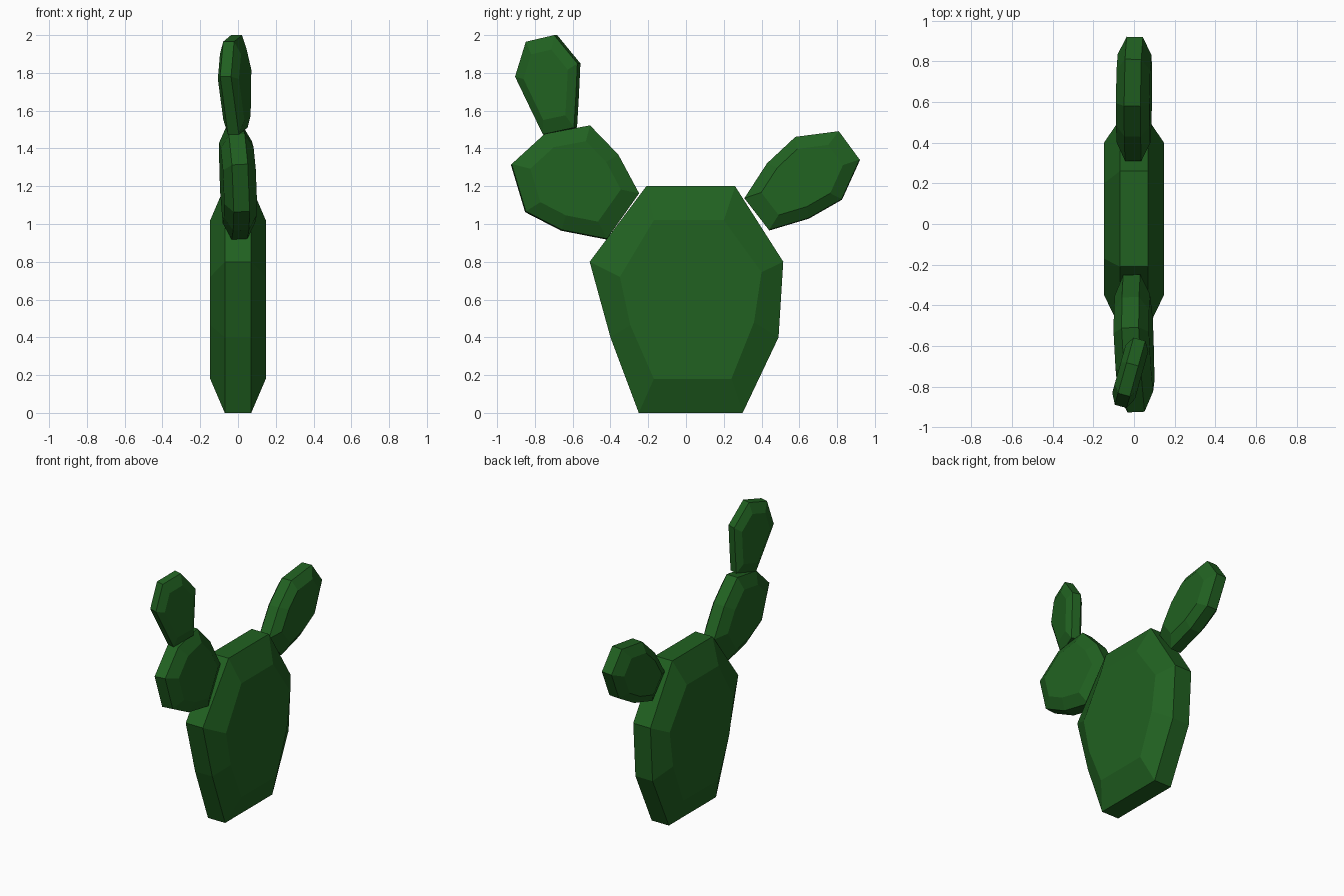
import bpy, bmesh
from mathutils import Vector

if "Cube" in bpy.data.objects:
    bpy.data.objects.remove(bpy.data.objects["Cube"])

green = bpy.data.materials.new("cactus_green")
green.diffuse_color = (0.015, 0.12, 0.015, 1)
green.use_nodes = True
green.node_tree.nodes["Principled BSDF"].inputs["Base Color"].default_value = green.diffuse_color


def pad(name, outline, rim, thick, inner=None, tilt=(0, 0), x0=0.0, scale=0.71):
    """Faceted pad: outline in (y, z), rim band and two raised inner faces."""
    n = len(outline)
    cy = sum(p[0] for p in outline) / n
    cz = sum(p[1] for p in outline) / n
    if inner is None:
        inner = [(cy + (y - cy) * scale, cz + (z - cz) * scale) for y, z in outline]
    b, c = tilt
    normal = Vector((1, -b, -c)).normalized()

    bm = bmesh.new()
    rings = []
    for pts, off in ((inner, -thick), (outline, -rim), (outline, rim), (inner, thick)):
        ring = []
        for y, z in pts:
            base = Vector((x0 + b * (y - cy) + c * (z - cz), y, z))
            ring.append(bm.verts.new(base + normal * off))
        rings.append(ring)
    for r0, r1 in zip(rings, rings[1:]):
        for i in range(n):
            j = (i + 1) % n
            bm.faces.new((r0[i], r0[j], r1[j], r1[i]))
    bm.faces.new(rings[0])
    bm.faces.new(rings[-1])
    bmesh.ops.recalc_face_normals(bm, faces=bm.faces)
    mesh = bpy.data.meshes.new(name)
    bm.to_mesh(mesh)
    bm.free()
    mesh.materials.append(green)
    obj = bpy.data.objects.new(name, mesh)
    bpy.context.collection.objects.link(obj)
    return obj


# Large trunk pad standing on the ground
pad("trunk_pad",
    [(-.25, 0), (.30, 0), (.49, .40), (.515, .80), (.26, 1.2), (-.21, 1.2), (-.51, .80), (-.40, .40)],
    0.07, 0.147,
    inner=[(-.17, .18), (.24, .18), (.36, .48), (.40, .745), (.20, 1.02), (-.17, 1.02), (-.35, .72), (-.295, .465)])

# Side pad towards -y
pad("left_pad",
    [(-.42, .92), (-.25, 1.16), (-.36, 1.365), (-.51, 1.52), (-.75, 1.475), (-.925, 1.315), (-.85, 1.065), (-.66, .967)],
    0.042, 0.087, tilt=(-.044, -.052))

# Side pad towards +y
pad("right_pad",
    [(.31, 1.135), (.44, .967), (.65, 1.03), (.825, 1.13), (.92, 1.34), (.81, 1.49), (.58, 1.46), (.43, 1.32)],
    0.04, 0.083, tilt=(.025, -.035))

# Small pad on top of the left pad, turned about the vertical
pad("top_pad",
    [(-.75, 1.475), (-.585, 1.51), (-.575, 1.68), (-.567, 1.85), (-.69, 2.0), (-.84, 1.965), (-.897, 1.78), (-.825, 1.63)],
    0.03, 0.058, tilt=(.28, 0), x0=-0.015)
